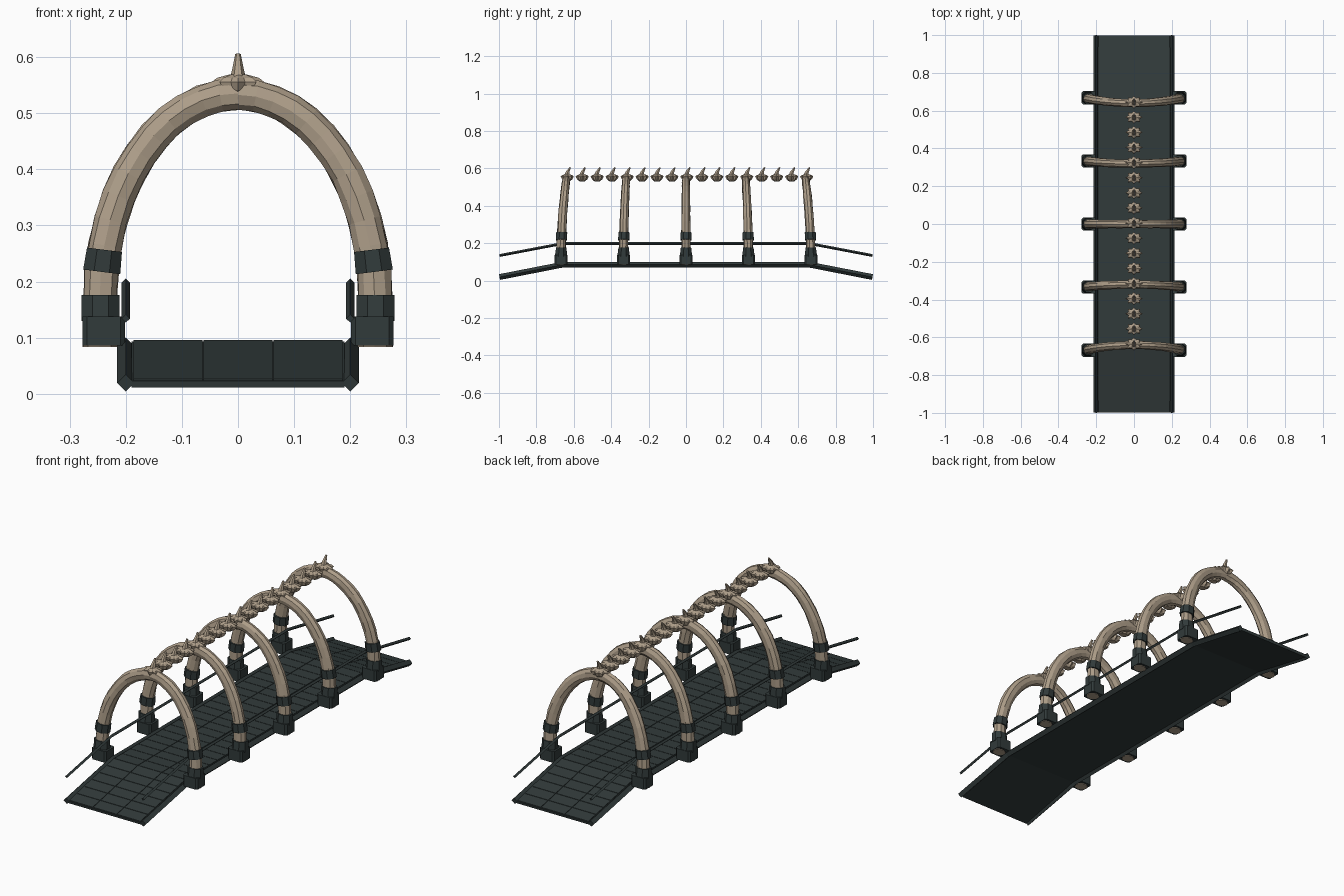
import bpy, bmesh, math, random
from mathutils import Vector, Matrix

random.seed(4)
if "Cube" in bpy.data.objects:
    bpy.data.objects.remove(bpy.data.objects["Cube"], do_unlink=True)


def material(name, rgb):
    m = bpy.data.materials.new(name)
    m.use_nodes = True
    m.diffuse_color = (*rgb, 1)
    m.node_tree.nodes["Principled BSDF"].inputs["Base Color"].default_value = (*rgb, 1)
    return m


BONE = material("bone", (0.42, 0.34, 0.25))
DARK = material("dark_slate", (0.031, 0.043, 0.043))


def finish(bm, name, mat):
    bmesh.ops.recalc_face_normals(bm, faces=bm.faces)
    mesh = bpy.data.meshes.new(name)
    bm.to_mesh(mesh)
    bm.free()
    mesh.materials.append(mat)
    ob = bpy.data.objects.new(name, mesh)
    bpy.context.collection.objects.link(ob)
    return ob


def loft(bm, rings):
    """Skin a list of point rings and cap both ends."""
    rings = [[bm.verts.new(p) for p in r] for r in rings]
    n = len(rings[0])
    for a, b in zip(rings, rings[1:]):
        for i in range(n):
            j = (i + 1) % n
            bm.faces.new((a[i], a[j], b[j], b[i]))
    bm.faces.new(rings[0])
    bm.faces.new(rings[-1])


def sweep(bm, path, side, radii, sides, turn=0.0, rough=0.0):
    """Tube along a planar path; radii are (along side, across side) for each point."""
    path = [Vector(p) for p in path]
    side = Vector(side)
    if not isinstance(radii, list):
        radii = [radii] * len(path)
    rings = []
    for i, p in enumerate(path):
        t = (path[min(i + 1, len(path) - 1)] - path[max(i - 1, 0)]).normalized()
        nrm = t.cross(side).normalized()
        ring = []
        for k in range(sides):
            a = turn + math.tau * k / sides
            w = 1 + random.uniform(-rough, rough)
            ring.append(p + side * radii[i][0] * w * math.cos(a) + nrm * radii[i][1] * w * math.sin(a))
        rings.append(ring)
    loft(bm, rings)


BEND, END = 0.66, 0.997
X, Y = (1, 0, 0), (0, 1, 0)


def bent(x, z_end, z_mid):
    return [(x, -END, z_end), (x, -BEND, z_mid), (x, BEND, z_mid), (x, END, z_end)]


# Walkway slab
bm = bmesh.new()
sweep(bm, bent(0, 0.017, 0.087), X, (0.19 * math.sqrt(2), 0.006 * math.sqrt(2)), 4, math.pi / 4)
finish(bm, "walkway_slab", DARK)

# Paving planks: three columns with thin joints
bm = bmesh.new()


def top_z(y):
    return 0.094 - 0.07 * max(0, abs(y) - BEND) / (END - BEND)


def plank_rows(start, stop, count):
    step = (stop - start) / count
    for r in range(count):
        ya, yb = start + r * step + 0.0012, start + (r + 1) * step - 0.0012
        for c in (-1, 0, 1):
            xa, xb = c * 0.125 - 0.0613, c * 0.125 + 0.0613
            loft(bm, [[(x, y, top_z(y) + h) for x, y in ((xa, ya), (xb, ya), (xb, yb), (xa, yb))]
                      for h in (-0.002, 0.002)])


plank_rows(-END, -BEND, 6)
plank_rows(-BEND, BEND, 22)
plank_rows(BEND, END, 6)
finish(bm, "walkway_planks", DARK)

# Edge beams and handrails
for s, label in ((1, "left"), (-1, "right")):
    bm = bmesh.new()
    sweep(bm, bent(s * 0.2, 0.019, 0.085), X, (0.0155, 0.0155), 4)
    finish(bm, label + "_edge_beam", DARK)
    bm = bmesh.new()
    sweep(bm, bent(s * 0.2, 0.134, 0.198), X, (0.0075, 0.0075), 4)
    finish(bm, label + "_handrail", DARK)


# Arches: two curved ribs each, with sockets and bands at the feet
def rib_point(z_or_angle, s, y0, straight=False):
    if straight:
        x, z = 0.245, z_or_angle
    else:
        x, z = 0.245 * math.cos(z_or_angle), 0.17 + 0.364 * math.sin(z_or_angle)
    return Vector((s * x, y0 * (1.012 - 0.045 * ((z - 0.1) / 0.45) ** 2), z))


for n in range(5):
    y0 = (n - 2) * 0.33
    for s, label in ((1, "left"), (-1, "right")):
        tag = f"{label}_{n + 1}"
        # Rib
        path = [rib_point(0.083, s, y0, True), rib_point(0.13, s, y0, True)]
        path += [rib_point(math.pi / 2 * k / 12, s, y0) for k in range(13)]
        radii = [(0.026 - 0.005 * i / 14, 0.031 - 0.003 * i / 14) for i in range(15)]
        bm = bmesh.new()
        sweep(bm, path, Y, radii, 9, 0.3, 0.05)
        finish(bm, "rib_" + tag, BONE)
        # Band around the rib
        bm = bmesh.new()
        sweep(bm, [rib_point(a, s, y0) for a in (0.13, 0.24)], Y,
              [(0.032, 0.036), (0.032, 0.034)], 8, math.pi / 8)
        finish(bm, "band_" + tag, DARK)
        # Socket block and collar
        foot = rib_point(0.11, s, y0, True)
        bm = bmesh.new()
        bmesh.ops.create_cube(bm, size=1, matrix=Matrix.Translation(foot + Vector((-s * 0.006, 0, 0.002)))
                              @ Matrix.Diagonal((0.076, 0.07, 0.052, 1)))
        uprights = [e for e in bm.edges if abs(e.verts[0].co.z - e.verts[1].co.z) > 0.01]
        bmesh.ops.bevel(bm, geom=uprights, offset=0.008, segments=1, affect='EDGES')
        finish(bm, "socket_block_" + tag, DARK)
        bm = bmesh.new()
        sweep(bm, [rib_point(z, s, y0, True) for z in (0.13, 0.176)], Y,
              [(0.036, 0.037), (0.03, 0.037)], 8, math.pi / 8)
        finish(bm, "socket_collar_" + tag, DARK)

# Spine: a row of pointed discs, each with a swept-back spike
for n in range(17):
    y0 = -0.635 + n * 0.08
    bm = bmesh.new()
    rings = []
    for z, r, star in ((0.531, 0.018, 1), (0.541, 0.032, 0.8), (0.556, 0.042, 0.7),
                       (0.563, 0.034, 0.72), (0.569, 0.014, 1)):
        ring = []
        for k in range(16):
            a = math.tau * k / 16
            rr = r * (star if k % 2 else 1)
            ring.append((rr * 1.1 * math.cos(a), y0 + rr * 0.84 * math.sin(a), z))
        rings.append(ring)
    loft(bm, rings)
    sweep(bm, [(0, y0 - 0.004, 0.555), (0, y0 + 0.002, 0.58), (0, y0 + 0.016, 0.605)], X,
          [(0.016, 0.018), (0.01, 0.011), (0.005, 0.004)], 6)
    finish(bm, f"vertebra_{n + 1}", BONE)
